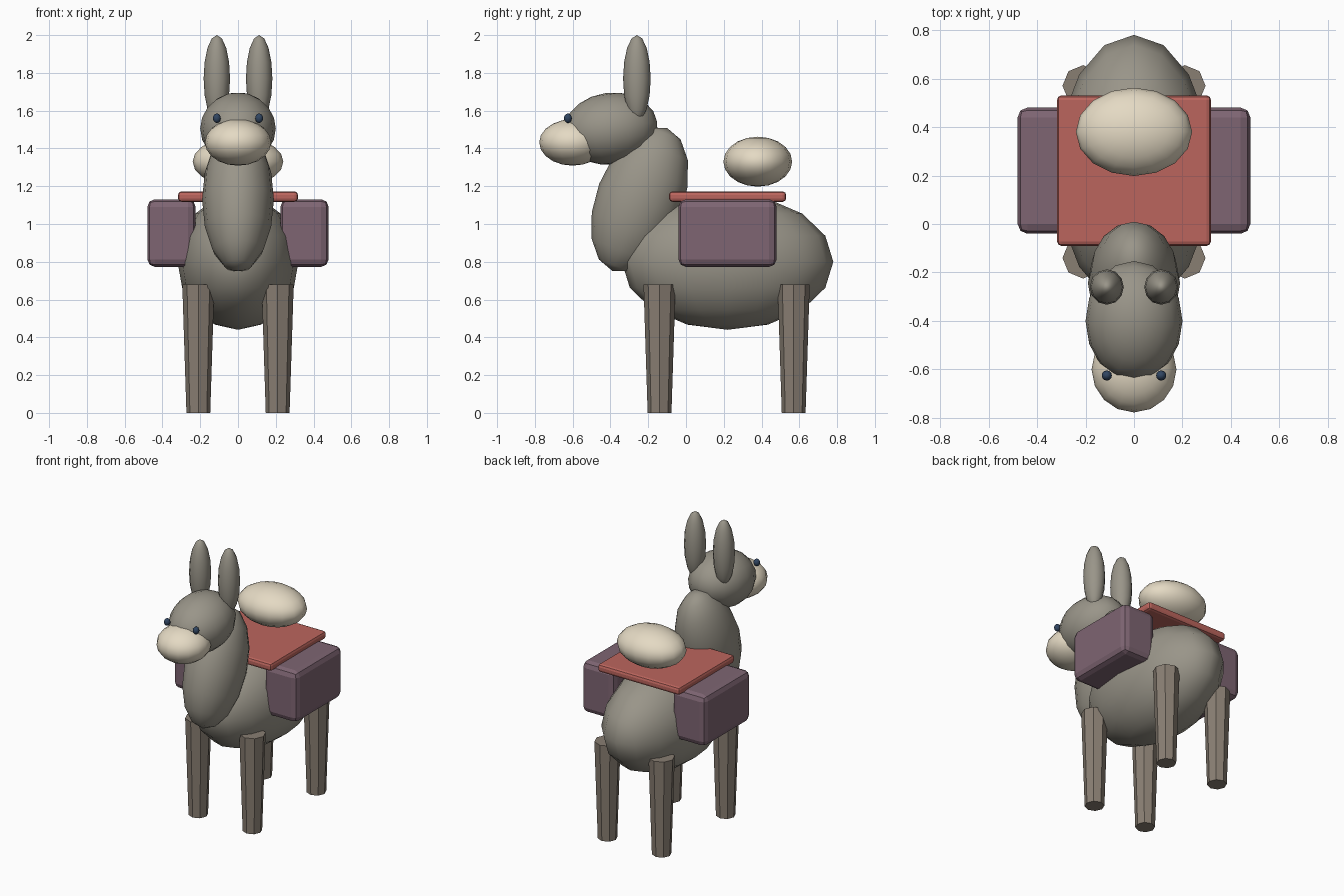
import bpy
from math import radians

if "Cube" in bpy.data.objects:
    bpy.data.objects.remove(bpy.data.objects["Cube"])


def mat(name, r, g, b):
    m = bpy.data.materials.new(name)
    m.diffuse_color = (r, g, b, 1)
    m.use_nodes = True
    m.node_tree.nodes["Principled BSDF"].inputs["Base Color"].default_value = m.diffuse_color
    return m


FUR = mat("fur", 0.32, 0.30, 0.25)
LEG = mat("leg_fur", 0.25, 0.21, 0.17)
CREAM = mat("cream", 0.78, 0.70, 0.55)
RED = mat("red_cloth", 0.50, 0.13, 0.11)
PLUM = mat("plum_cloth", 0.21, 0.13, 0.17)
DARK = mat("dark_blue", 0.03, 0.06, 0.12)


def finish(name, material):
    ob = bpy.context.object
    ob.name = name
    ob.data.materials.append(material)
    return ob


def ellipsoid(name, loc, radii, material, tilt=0, segs=16, rings=8):
    bpy.ops.mesh.primitive_uv_sphere_add(segments=segs, ring_count=rings, radius=1,
                                         location=loc, rotation=(radians(tilt), 0, 0))
    ob = finish(name, material)
    ob.scale = radii
    bpy.ops.object.shade_smooth()
    return ob


def soft_box(name, loc, size, bevel, material):
    bpy.ops.mesh.primitive_cube_add(size=1, location=loc)
    ob = finish(name, material)
    ob.scale = size
    bpy.ops.object.transform_apply(location=False, rotation=False, scale=True)
    mod = ob.modifiers.new("bevel", 'BEVEL')
    mod.width = bevel
    mod.segments = 2
    return ob


# Animal: trunk, neck, head and muzzle
ellipsoid("body", (0, 0.22, 0.80), (0.32, 0.56, 0.36), FUR)
ellipsoid("neck", (0, -0.245, 1.13), (0.19, 0.23, 0.405), FUR, tilt=-21)
ellipsoid("head", (0, -0.40, 1.505), (0.20, 0.25, 0.19), FUR, tilt=8, rings=10)
ellipsoid("muzzle", (0, -0.60, 1.432), (0.175, 0.177, 0.123), CREAM, rings=10)

for side, sx in (("left", 1), ("right", -1)):
    # Ears and eyes
    ellipsoid(f"{side}_ear", (sx * 0.112, -0.26, 1.77), (0.07, 0.073, 0.23), FUR, segs=12)
    ellipsoid(f"{side}_eye", (sx * 0.112, -0.625, 1.56), (0.021, 0.021, 0.025), DARK, segs=12)
    # Tapered eight-sided legs
    for end, y in (("front", -0.14), ("back", 0.57)):
        bpy.ops.mesh.primitive_cone_add(vertices=8, radius1=0.063, radius2=0.085, depth=0.68,
                                        location=(sx * 0.21, y, 0.34))
        finish(f"{end}_{side}_leg", LEG)
    # Saddlebags
    soft_box(f"{side}_saddlebag", (sx * 0.352, 0.22, 0.952), (0.256, 0.52, 0.358), 0.04, PLUM)

# Blanket and bundle on the back
soft_box("blanket", (0, 0.22, 1.145), (0.635, 0.62, 0.055), 0.018, RED)
ellipsoid("bundle", (0, 0.38, 1.33), (0.24, 0.182, 0.132), CREAM, rings=10)
